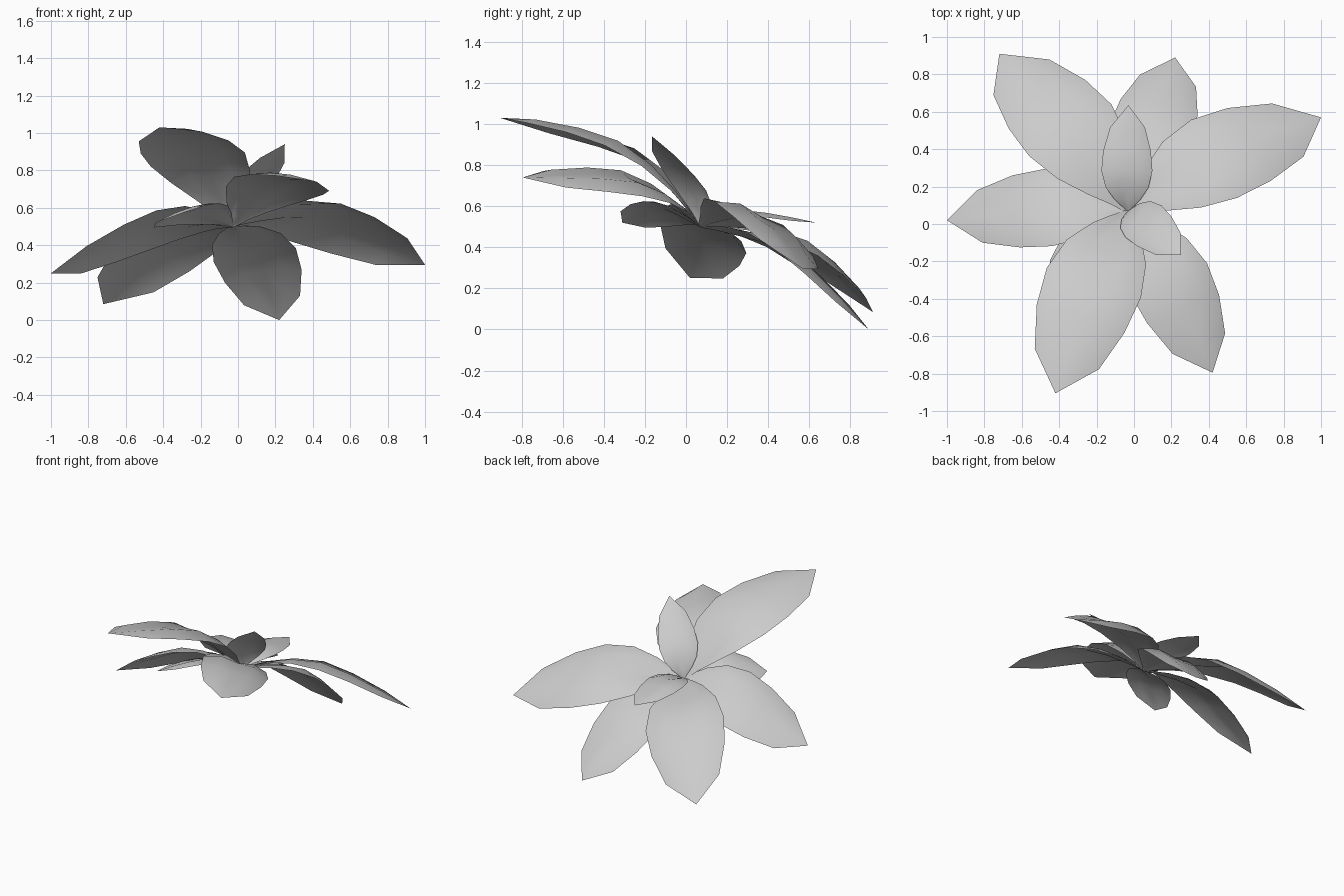
import bpy
from mathutils import Vector

if "Cube" in bpy.data.objects:
    bpy.data.objects.remove(bpy.data.objects["Cube"])

BASE = Vector((-0.03, 0.07, 0.5))
# (station along the leaf, half width relative to the wide station at 0.64)
PROFILE = [(0, .06), (.07, .28), (.15, .55), (.29, .9), (.46, 1.07), (.64, 1), (.835, .73), (1, 0)]
MID = 0.64

# name: tip, left and right edge points at the wide station
LEAVES = {
    "leaf_right":       ((1.0, .57, .295), (.50, .62, .355), (.73, .23, .55)),
    "leaf_back_left":   ((-.72, .91, .085), (-.67, .51, .37), (-.26, .77, .26)),
    "leaf_back":        ((.22, .89, .0), (-.07, .67, .20), (.34, .58, .27)),
    "leaf_left":        ((-1.0, .02, .25), (-.61, -.125, .51), (-.65, .26, .31)),
    "leaf_front_left":  ((-.42, -.905, 1.03), (-.05, -.58, .96), (-.52, -.43, .89)),
    "leaf_front_right": ((.42, -.795, .74), (.455, -.38, .67), (.07, -.53, .78)),
    "small_leaf_back":  ((-.03, .635, .52), (-.165, .39, .545), (.09, .39, .545)),
    "small_leaf_top":   ((.25, -.165, .94), (.20, .04, .75), (.02, -.12, .785)),
    "small_leaf_left":  ((-.44, -.31, .52), (-.18, -.27, .61), (-.40, -.10, .50)),
}


def spine(t, mid, tip):
    """Quadratic curve through base, wide station and tip."""
    a = (t - MID) * (t - 1) / MID
    b = t * (t - 1) / (MID * (MID - 1))
    c = t * (t - MID) / (1 - MID)
    return BASE * a + mid * b + tip * c


def make_leaf(name, tip, left, right):
    tip, left, right = Vector(tip), Vector(left), Vector(right)
    side = (right - left) / 2
    axis = tip - BASE
    up = side.cross(axis).normalized()
    if up.z < 0:
        up = -up
    verts, faces = [], []
    for t, w in PROFILE[:-1]:
        # hump near the base; each half bulges, with a groove along the midrib
        p = spine(t, (left + right) / 2, tip)
        p += up * axis.length * 0.47 * t * (MID - t) * (1 - t)
        far = min(1, t / 0.46)
        half, rib = 0.18 * far, 0.14 * far - 0.28 * (1 - far)
        for u, lift in ((-1, 0), (-.5, half), (0, rib), (.5, half), (1, 0)):
            verts.append(p + side * w * u + up * side.length * w * lift)
    verts.append(tip)
    rows = len(PROFILE) - 1
    for i in range(rows - 1):
        for j in range(4):
            k = i * 5 + j
            faces.append((k, k + 1, k + 6, k + 5))
    last = (rows - 1) * 5
    faces += [(last + j, last + j + 1, rows * 5) for j in range(4)]
    if side.cross(axis).z < 0:
        faces = [f[::-1] for f in faces]
    mesh = bpy.data.meshes.new(name)
    mesh.from_pydata(verts, [], faces)
    mesh.shade_smooth()
    bpy.context.collection.objects.link(bpy.data.objects.new(name, mesh))


for leaf_name, points in LEAVES.items():
    make_leaf(leaf_name, *points)
